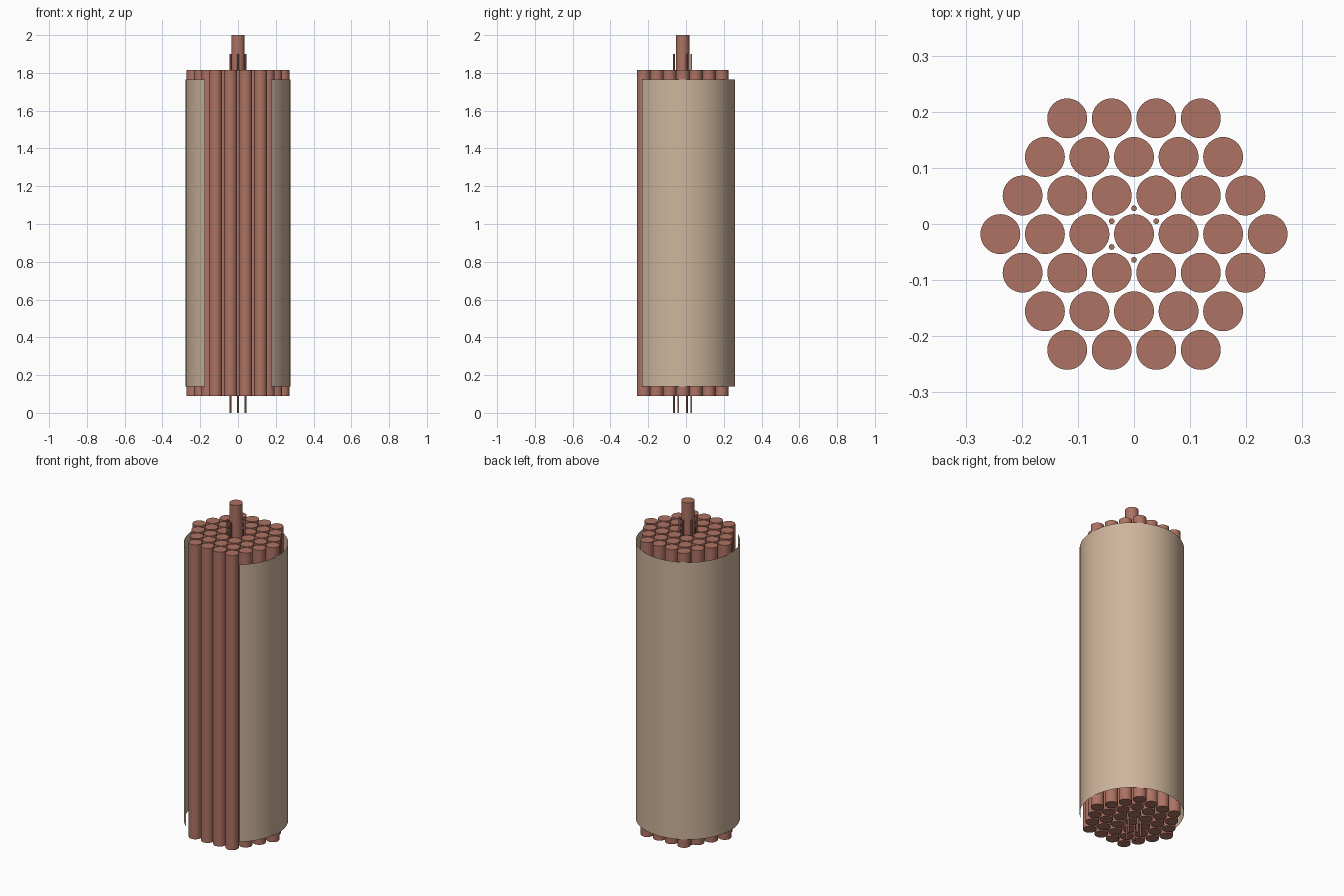
import bpy, bmesh, math

if "Cube" in bpy.data.objects:
    bpy.data.objects.remove(bpy.data.objects["Cube"])

CY = -0.018                      # bundle axis in y
PITCH, ROD_R = 0.0794, 0.0355
ROW = PITCH * math.sqrt(3) / 2


def material(name, color):
    m = bpy.data.materials.new(name)
    m.diffuse_color = (*color, 1)
    m.use_nodes = True
    m.node_tree.nodes["Principled BSDF"].inputs["Base Color"].default_value = m.diffuse_color
    return m


rod_mat = material("rod_red_brown", (0.42, 0.17, 0.125))
shell_mat = material("shell_tan", (0.62, 0.46, 0.33))


def rod(name, x, y, z0, z1, r, sides):
    bpy.ops.mesh.primitive_cylinder_add(vertices=sides, radius=r, depth=z1 - z0,
                                        location=(x, y, (z0 + z1) / 2))
    ob = bpy.context.object
    ob.name = name
    ob.data.materials.append(rod_mat)
    bpy.ops.object.shade_smooth_by_angle(angle=math.radians(35))


# Hexagonal bundle: rows of 4-5-6-7-6-5-4, the centre rod stands taller
for row in range(-3, 4):
    count = 7 - abs(row)
    for i in range(count):
        col = i - (count - 1) / 2
        centre = row == 0 and col == 0
        rod("centre_rod" if centre else "bundle_rod", col * PITCH, CY + row * ROW,
            0.09, 2.0 if centre else 1.815, ROD_R, 48)

# Thin wires in five of the six gaps around the centre rod
for k in (30, 90, 150, 210, 270):
    a = math.radians(k)
    d = PITCH / math.sqrt(3)
    rod("thin_wire", d * math.cos(a), CY + d * math.sin(a), 0.0, 1.9, 0.005, 16)

# Thin curved shell, open at the front
R, HALF_GAP, N = 0.277, math.radians(38.8), 72
bm = bmesh.new()
pairs = []
for i in range(N + 1):
    a = -math.pi / 2 + HALF_GAP + (2 * math.pi - 2 * HALF_GAP) * i / N
    x, y = R * math.cos(a), CY + R * math.sin(a)
    pairs.append([bm.verts.new((x, y, z)) for z in (0.14, 1.765)])
for (a0, a1), (b0, b1) in zip(pairs, pairs[1:]):
    bm.faces.new((a0, b0, b1, a1))
mesh = bpy.data.meshes.new("shell")
bm.to_mesh(mesh)
bm.free()
mesh.materials.append(shell_mat)
mesh.shade_smooth()
bpy.context.collection.objects.link(bpy.data.objects.new("shell", mesh))
